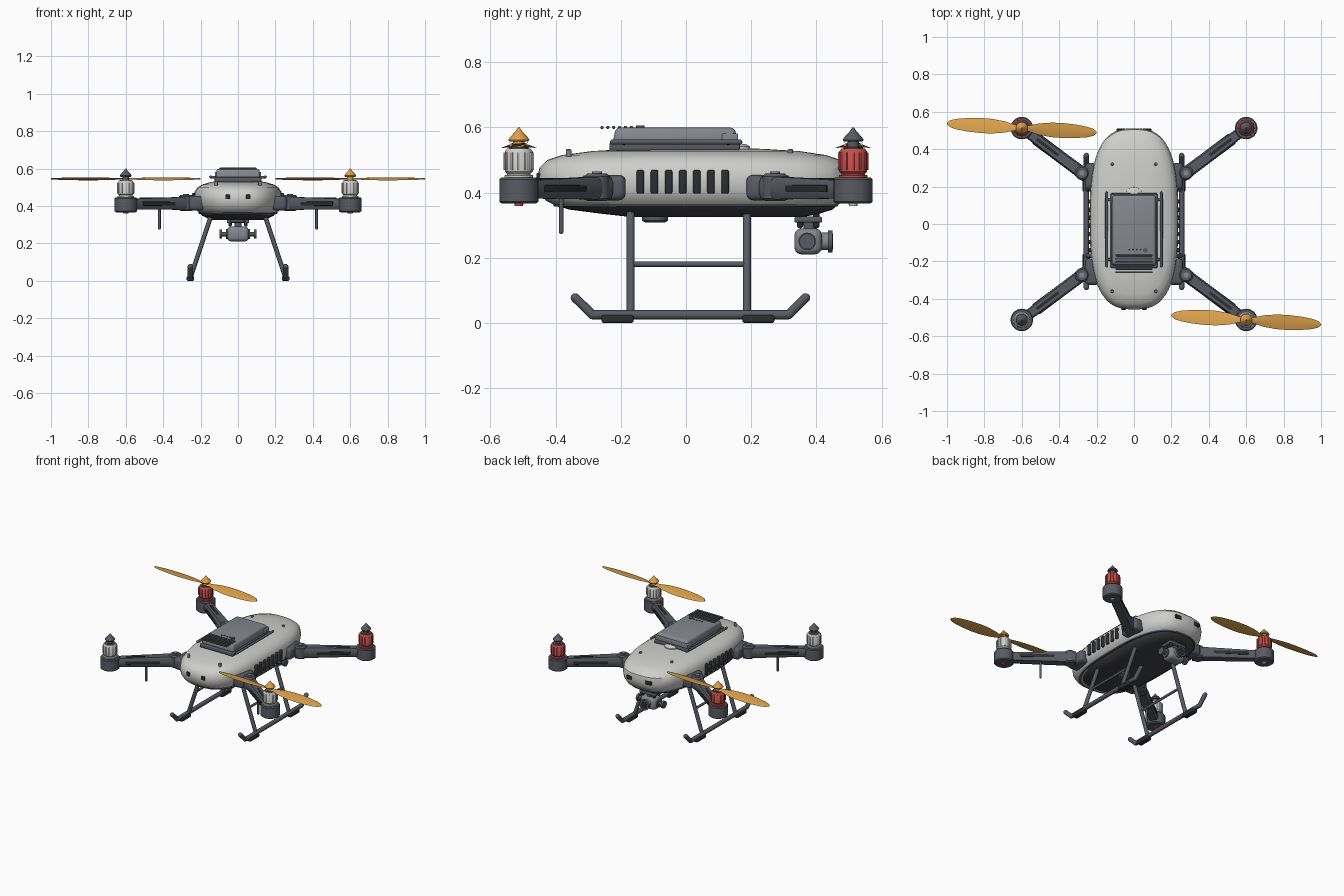
import bpy, bmesh, math
from mathutils import Vector, Matrix

cube = bpy.data.objects.get("Cube")
if cube:
    bpy.data.objects.remove(cube, do_unlink=True)


def material(name, r, g, b):
    m = bpy.data.materials.new(name)
    m.use_nodes = True
    m.diffuse_color = (r, g, b, 1)
    m.node_tree.nodes["Principled BSDF"].inputs["Base Color"].default_value = (r, g, b, 1)
    return m


WHITE = material("shell light grey", .62, .62, .61)
DARK = material("frame dark grey", .10, .105, .125)
BLACK = material("vent black", .025, .027, .032)
BELLY = material("belly charcoal", .055, .057, .065)
GREY = material("battery grey", .23, .245, .27)
RED = material("motor red", .58, .08, .07)
ORANGE = material("propeller orange", .72, .36, .07)
made = []


def finish(name, bm, mat):
    bmesh.ops.recalc_face_normals(bm, faces=bm.faces)
    mesh = bpy.data.meshes.new(name)
    bm.to_mesh(mesh)
    bm.free()
    mesh.materials.append(mat)
    ob = bpy.data.objects.new(name, mesh)
    bpy.context.scene.collection.objects.link(ob)
    made.append(ob)
    return ob


def box(name, loc, size, mat, bevel=0, turn=0, top=1):
    bm = bmesh.new()
    bmesh.ops.create_cube(bm, size=1)
    for v in bm.verts:
        if v.co.z > 0:
            v.co.x *= top
            v.co.y *= top
        v.co = Vector(a * b for a, b in zip(v.co, size))
    if bevel:
        bmesh.ops.bevel(bm, geom=bm.edges[:], offset=bevel, segments=3, profile=.5, affect='EDGES')
    bm.transform(Matrix.Translation(loc) @ Matrix.Rotation(turn, 4, 'Z'))
    return finish(name, bm, mat)


def loft(name, rings, mat):
    """Skin closed rings of points and cap both ends."""
    bm = bmesh.new()
    loops = [[bm.verts.new(p) for p in ring] for ring in rings]
    n = len(loops[0])
    for a, b in zip(loops, loops[1:]):
        for i in range(n):
            j = (i + 1) % n
            bm.faces.new((a[i], a[j], b[j], b[i]))
    bm.faces.new(loops[0])
    bm.faces.new(loops[-1])
    return finish(name, bm, mat)


def lathe(name, x, y, profile, mat, n=28):
    rings = [[(x + r * math.cos(math.tau * i / n), y + r * math.sin(math.tau * i / n), z)
              for i in range(n)] for r, z in profile]
    return loft(name, rings, mat)


def tube(name, points, r, mat):
    """Round bar along a polyline with ball joints."""
    bm = bmesh.new()
    pts = [Vector(p) for p in points]
    for a, b in zip(pts, pts[1:]):
        d = b - a
        place = Matrix.Translation((a + b) / 2) @ d.to_track_quat('Z', 'Y').to_matrix().to_4x4()
        bmesh.ops.create_cone(bm, cap_ends=True, segments=16, radius1=r, radius2=r,
                              depth=d.length, matrix=place)
    for p in pts:
        bmesh.ops.create_uvsphere(bm, u_segments=16, v_segments=8, radius=r, matrix=Matrix.Translation(p))
    return finish(name, bm, mat)


def disc(name, a, b, r, mat):
    """Flat-ended cylinder between two points."""
    a, b = Vector(a), Vector(b)
    bm = bmesh.new()
    bmesh.ops.create_cone(bm, cap_ends=True, segments=28, radius1=r, radius2=r, depth=(b - a).length,
                          matrix=Matrix.Translation((a + b) / 2) @ (b - a).to_track_quat('Z', 'Y').to_matrix().to_4x4())
    return finish(name, bm, mat)


def outline(z, hx, y0, y1, n=64, power=2.8):
    def s(v):
        return math.copysign(abs(v) ** (2 / power), v)
    return [(hx * s(math.cos(math.tau * i / n)),
             (y0 + y1) / 2 + (y1 - y0) / 2 * s(math.sin(math.tau * i / n)), z) for i in range(n)]


# Shell and belly
loft("body_shell", [outline(*r) for r in (
    (.355, .195, -.39, .455), (.375, .22, -.43, .485), (.405, .234, -.45, .504), (.44, .237, -.457, .511),
    (.475, .232, -.45, .505), (.5, .216, -.425, .475), (.515, .19, -.38, .43),
    (.527, .15, -.29, .35), (.534, .10, -.18, .24), (.537, .05, -.08, .14))], WHITE)
loft("belly_plate", [outline(*r) for r in (
    (.325, .14, -.17, .36), (.335, .165, -.26, .41), (.348, .192, -.36, .45), (.362, .203, -.40, .465))], BELLY)
loft("belly_rim", [outline(*r) for r in (
    (.357, .209, -.405, .465), (.364, .213, -.408, .468))], DARK)
lathe("belly_sensor", 0, -.095, [(.03, .308), (.04, .314), (.04, .335)], DARK)
lathe("position_dome", 0, .15, [(.048, .53), (.046, .541), (.035, .548), (.015, .551)], WHITE)

# Shell details
for s in (-1, 1):
    for i in range(7):
        box("side_vent", (s * .237, -.14 + i * .0433, .433), (.018, .023, .073), BLACK, .006)
    box("front_sensor", (s * .055, -.452, .448), (.024, .014, .024), BLACK, .003)
    box("rear_sensor", (s * .07, .502, .44), (.045, .016, .024), BLACK, .004)
    for y in (-.36, .32):
        lathe("shell_screw", s * .117, y, [(.009, .51), (.009, .53), (.006, .533)], GREY, 12)

# Battery pack with rails, grille and charge lights
box("battery_base", (0, -.035, .541), (.25, .40, .025), DARK, .006)
box("battery_pack", (0, -.033, .574), (.24, .385, .05), GREY, .013, top=.95)
box("battery_latch", (0, .135, .567), (.246, .05, .03), GREY, .005)
for s in (-1, 1):
    tube("battery_rail", [(s * .146, -.225, .555), (s * .146, .165, .555)], .008, DARK)
    for y in (-.19, .13):
        tube("rail_bracket", [(s * .10, y, .55), (s * .146, y, .555)], .007, DARK)
for i in range(6):
    tube("grille_bar", [(-.095, -.168 - i * .018, .6), (.095, -.168 - i * .018, .6)], .005, DARK)
for i in range(4):
    lathe("charge_light", -.025 + i * .02, -.137, [(.005, .597), (.005, .602)], BLACK, 12)
lathe("power_button", .06, -.14, [(.013, .597), (.013, .606)], DARK, 20)

# Four arms, mounts and motors
for sx in (-1, 1):
    for sy in (-1, 1):
        hub = Vector((sx * .6, sy * .513, 0))
        root = Vector((sx * .25, sy * .252, 0))
        along = (hub - root).normalized()
        side = Vector((-along.y, along.x, 0))
        turn = math.atan2(along.y, along.x)

        def section(p, w, z0, z1):
            c = .25
            shape = ((-1, c), (-1, 1 - c), (-1 + c, 1), (1 - c, 1), (1, 1 - c), (1, c), (1 - c, 0), (-1 + c, 0))
            return [p + side * (w * u) + Vector((0, 0, z0 + (z1 - z0) * v)) for u, v in shape]

        loft("arm", [section(root, .034, .378, .45), section(root.lerp(hub, .3), .033, .38, .446),
                     section(hub, .027, .382, .436)], DARK)
        for k in (-1, 1):
            mid = root.lerp(hub, .5) + side * (k * .0305)
            box("arm_side_groove", (mid.x, mid.y, .412), (.25, .005, .022), BLACK, .002, turn)
        mid = root.lerp(hub, .5)
        box("arm_top_groove", (mid.x, mid.y, .441), (.24, .016, .006), BLACK, 0, turn)
        box("arm_mount", (sx * .222, sy * .255, .415), (.08, .14, .078), DARK, .02)
        knuckle = root + along * .035
        lathe("arm_hinge", knuckle.x, knuckle.y, [(.03, .374), (.038, .381), (.038, .45), (.03, .458)], DARK)
        lathe("hinge_pin", knuckle.x, knuckle.y, [(.015, .45), (.015, .464)], GREY, 16)

        # Motor pod, can with ribs, and status light
        x, y = hub.x, hub.y
        can, light = (RED, WHITE) if sy > 0 else (WHITE, RED)
        lathe("motor_pod", x, y, [(.052, .366), (.06, .372), (.06, .44), (.055, .446)], DARK)
        lathe("pod_light", x, y, [(.013, .359), (.014, .368)], light, 16)
        lathe("motor_base", x, y, [(.044, .445), (.044, .453), (.036, .454), (.036, .462)], can)
        lathe("motor_can", x, y, [(.036, .458), (.043, .465), (.043, .525), (.036, .535)], can)
        for i in range(12):
            a = math.tau * i / 12
            box("motor_rib", (x + .043 * math.cos(a), y + .043 * math.sin(a), .496), (.008, .008, .055), can, .002, a)
        lathe("motor_cap", x, y, [(.03, .53), (.03, .539), (.024, .54)], DARK)
        spin = ORANGE if sx * sy < 0 else DARK
        lathe("motor_shaft", x, y, [(.018, .535), (.018, .556)], spin, 20)
        lathe("spinner", x, y, [(.028, .556), (.032, .562), (.028, .569), (.012, .586), (.002, .6)], spin)

        # Two-blade propeller on one diagonal
        if spin == ORANGE:
            for half in (0, math.pi):
                rings = []
                for r, w in ((0, .012), (.04, .016), (.09, .03), (.16, .039), (.22, .04),
                             (.29, .036), (.35, .028), (.385, .018), (.4, .005)):
                    ring = [(r, w * u, .2 * w * u + t) for u, t in
                            ((-1, 0), (-.4, .003), (.3, .003), (1, 0), (.3, -.003), (-.4, -.003))]
                    m = Matrix.Translation((x, y, .545)) @ Matrix.Rotation(half - .061, 4, 'Z')
                    rings.append([m @ Vector(p) for p in ring])
                loft("propeller_blade", rings, ORANGE)

    # Antenna, legs and skids
    tube("antenna", [(sx * .42, -.383, .40), (sx * .42, -.383, .28)], .007, DARK)
    for y in (-.17, .187):
        tube("leg", [(sx * .25, y, .03), (sx * .148, y, .335)], .0125, DARK)
    tube("leg_crossbar", [(sx * .2, -.17, .18), (sx * .2, .187, .18)], .008, DARK)
    tube("skid", [(sx * .255, -.34, .077), (sx * .255, -.287, .025), (sx * .255, .315, .025),
                  (sx * .255, .367, .077)], .014, DARK)
    for y in (-.21, .222):
        box("skid_pad", (sx * .255, y, .012), (.04, .098, .024), BLACK, .006)

# Gimbal camera
box("gimbal_plate", (0, .375, .317), (.12, .085, .018), DARK, .005)
for s in (-1, 1):
    for y in (.35, .40):
        tube("gimbal_damper", [(s * .042, y, .30), (s * .042, y, .33)], .01, BLACK)
disc("gimbal_post", (0, .38, .28), (0, .38, .32), .02, DARK)
box("camera_body", (0, .375, .25), (.115, .085, .08), GREY, .022)
disc("camera_axle", (-.095, .372, .25), (.095, .372, .25), .012, DARK)
for s in (-1, 1):
    disc("camera_side_cap", (s * .05, .372, .25), (s * .064, .372, .25), .027, DARK)
    disc("camera_knob", (s * .086, .372, .25), (s * .1, .372, .25), .024, DARK)
disc("lens_barrel", (0, .40, .25), (0, .438, .25), .027, GREY)
disc("lens_hood", (0, .436, .25), (0, .449, .25), .034, DARK)
disc("lens_glass", (0, .44, .25), (0, .451, .25), .024, BLACK)

# Smooth shading that keeps hard edges
bpy.ops.object.select_all(action='DESELECT')
for ob in made:
    ob.select_set(True)
bpy.context.view_layer.objects.active = made[0]
bpy.ops.object.shade_smooth_by_angle(angle=math.radians(35))
